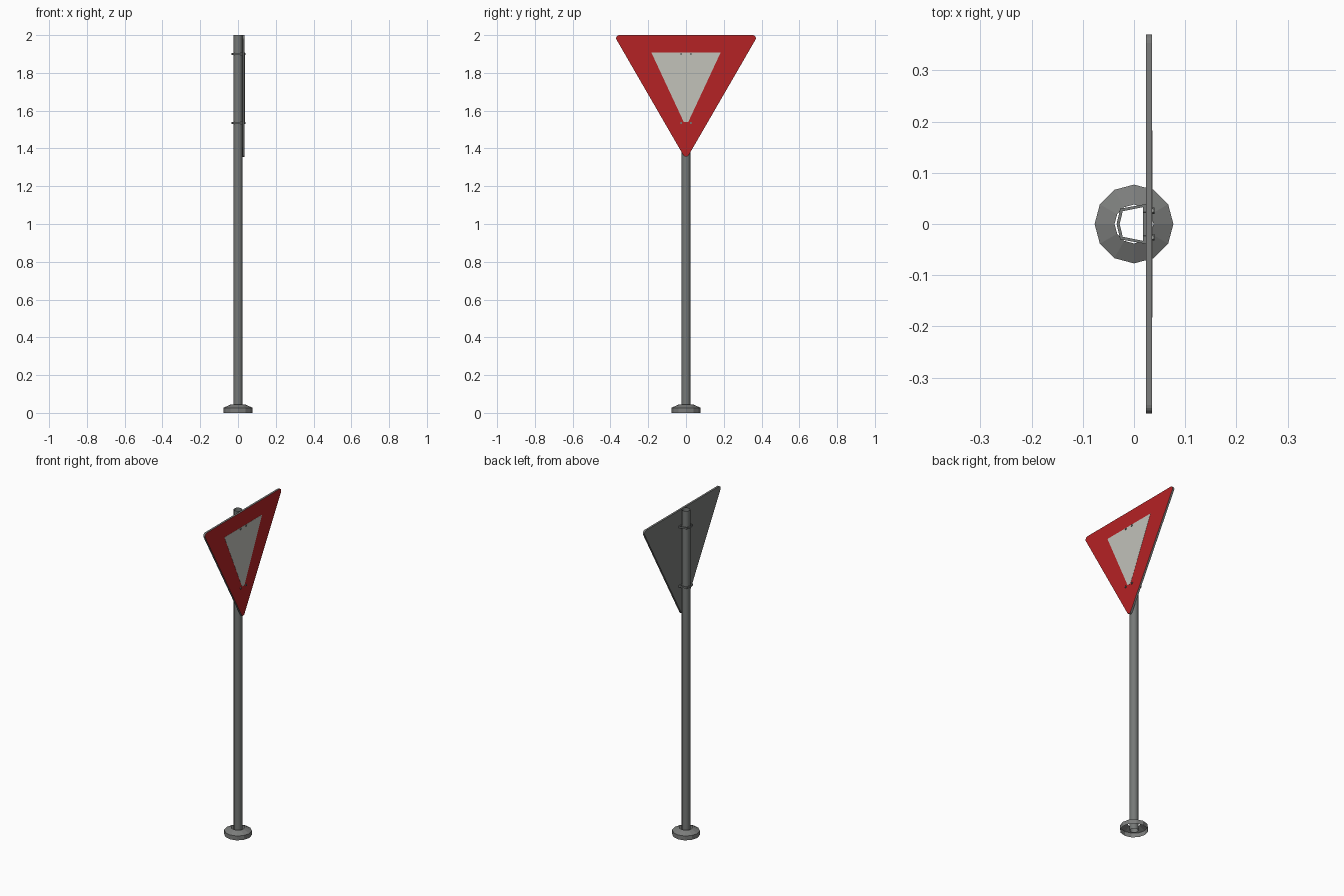
import bpy, bmesh, math
from mathutils import Vector

cube = bpy.data.objects.get("Cube")
if cube:
    bpy.data.objects.remove(cube, do_unlink=True)


def material(name, rgb):
    m = bpy.data.materials.new(name)
    m.use_nodes = True
    m.diffuse_color = (*rgb, 1)
    m.node_tree.nodes["Principled BSDF"].inputs["Base Color"].default_value = (*rgb, 1)
    return m


STEEL = material("galvanised grey", (0.18, 0.19, 0.185))
BACK = material("sheet metal grey", (0.2, 0.205, 0.2))
RED = material("sign red", (0.46, 0.016, 0.018))
WHITE = material("sign off white", (0.54, 0.54, 0.49))


def finish(name, bm, *mats, smooth=False):
    mesh = bpy.data.meshes.new(name)
    bm.to_mesh(mesh)
    bm.free()
    for m in mats:
        mesh.materials.append(m)
    ob = bpy.data.objects.new(name, mesh)
    bpy.context.collection.objects.link(ob)
    if smooth:
        bpy.ops.object.select_all(action="DESELECT")
        ob.select_set(True)
        bpy.context.view_layer.objects.active = ob
        bpy.ops.object.shade_smooth_by_angle(angle=math.radians(35))
    return ob


def lathe(name, profile, sides, mat, smooth=False):
    """Open shell of revolution about z from (radius, height) pairs."""
    bm = bmesh.new()
    rings = [[bm.verts.new((r * math.cos(math.tau * i / sides),
                            r * math.sin(math.tau * i / sides), z))
              for i in range(sides)] for r, z in profile]
    for a, b in zip(rings, rings[1:]):
        for i in range(sides):
            j = (i + 1) % sides
            bm.faces.new((a[i], a[j], b[j], b[i]))
    return finish(name, bm, mat, smooth=smooth)


def panel(name, outline, x0, x1, *mats):
    """Flat plate from a (y, z) outline; the +x face takes the last material."""
    bm = bmesh.new()
    face = bm.faces.new([bm.verts.new((x0, y, z)) for y, z in outline])
    ext = bmesh.ops.extrude_face_region(bm, geom=[face])
    bmesh.ops.translate(bm, vec=(x1 - x0, 0, 0),
                        verts=[v for v in ext["geom"] if isinstance(v, bmesh.types.BMVert)])
    bmesh.ops.recalc_face_normals(bm, faces=bm.faces)
    for f in bm.faces:
        f.material_index = len(mats) - 1 if f.normal.x > 0.9 else 0
    return finish(name, bm, *mats)


# Hollow post and its flared foot collar
lathe("post", [(0.024, 0), (0.024, 2)], 12, STEEL, smooth=True)
lathe("base_collar", [(0.077, 0), (0.077, 0.027), (0.038, 0.045)], 12, BACK)

# Rounded triangular sign, red on the facing side
outline = []
corner = 0.016
for cy, cz, start in ((0.354, 1.984, -30), (-0.354, 1.984, 90), (0, 1.372, 210)):
    for k in range(7):
        a = math.radians(start + 20 * k)
        outline.append((cy + corner * math.cos(a), cz + corner * math.sin(a)))
panel("sign_plate", outline, 0.023, 0.035, BACK, RED)

# Pale centre field
panel("sign_centre", [(0.183, 1.907), (-0.183, 1.907), (-0.012, 1.54), (0.012, 1.54)],
      0.0345, 0.0358, WHITE)

# Clamps around the post, each with a pair of bolts through the sign
band = [(0.023, 0.039), (-0.027, 0.03), (-0.034, 0), (-0.027, -0.03), (0.023, -0.039)]
inner = [(0.018, 0.033), (-0.022, 0.025), (-0.028, 0), (-0.022, -0.025), (0.018, -0.033)]
for label, z in (("upper", 1.9), ("lower", 1.535)):
    bm = bmesh.new()
    loops = [[bm.verts.new((x, y, z + dz)) for x, y in pts]
             for pts, dz in ((band, -0.005), (band, 0.005), (inner, 0.005), (inner, -0.005))]
    for a, b in zip(loops, loops[1:] + loops[:1]):
        for i in range(len(band)):
            j = (i + 1) % len(band)
            bm.faces.new((a[i], a[j], b[j], b[i]))
    bmesh.ops.recalc_face_normals(bm, faces=bm.faces)
    finish(label + "_clamp", bm, STEEL)

    for side, y in (("left", 0.026), ("right", -0.026)):
        bm = bmesh.new()
        bmesh.ops.create_cone(bm, cap_ends=True, segments=6, radius1=0.006,
                              radius2=0.006, depth=0.022)
        bmesh.ops.rotate(bm, verts=bm.verts,
                         matrix=Vector((0, 0, 1)).rotation_difference(Vector((1, 0, 0))).to_matrix())
        bmesh.ops.translate(bm, verts=bm.verts, vec=(0.029, y, z))
        finish(label + "_bolt_" + side, bm, STEEL)
